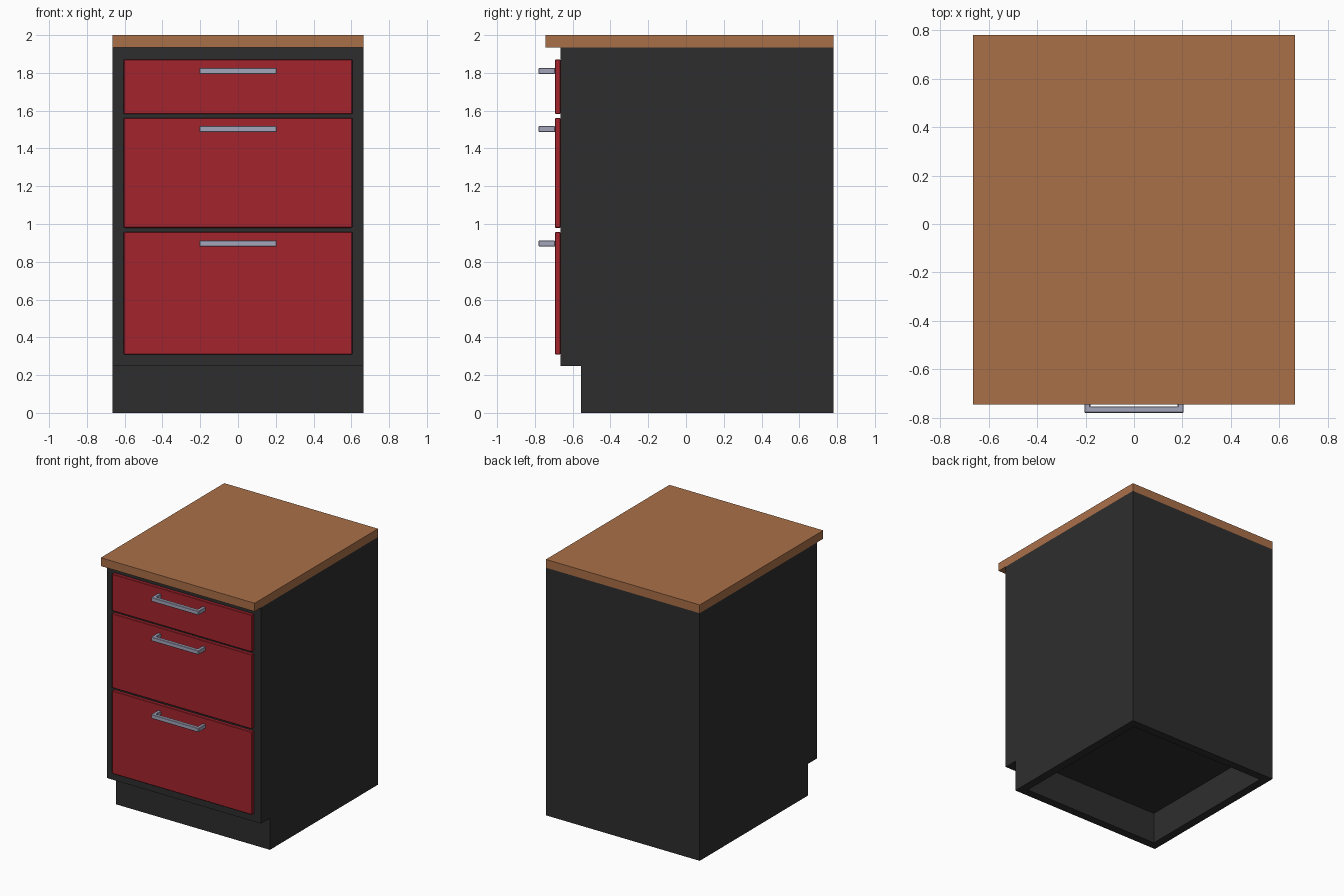
import bpy, bmesh

if "Cube" in bpy.data.objects:
    bpy.data.objects.remove(bpy.data.objects["Cube"])


def material(name, rgb):
    m = bpy.data.materials.new(name)
    m.diffuse_color = (*rgb, 1.0)
    m.use_nodes = True
    m.node_tree.nodes["Principled BSDF"].inputs["Base Color"].default_value = m.diffuse_color
    return m


WOOD = material("wood brown", (0.40, 0.16, 0.066))
DARK = material("charcoal", (0.027, 0.027, 0.027))
RED = material("drawer red", (0.37, 0.017, 0.026))
METAL = material("handle metal", (0.37, 0.38, 0.50))


def prism(name, pts, axis, lo, hi, mat, bevel=0.0):
    """Extrude a 2D profile: axis 'x' uses (y, z) points, axis 'z' uses (x, y)."""
    bm = bmesh.new()

    def co(p, d):
        return (d, p[0], p[1]) if axis == 'x' else (p[0], p[1], d)
    face = bm.faces.new([bm.verts.new(co(p, lo)) for p in pts])
    ext = bmesh.ops.extrude_face_region(bm, geom=[face])
    verts = [g for g in ext["geom"] if isinstance(g, bmesh.types.BMVert)]
    shift = (hi - lo, 0, 0) if axis == 'x' else (0, 0, hi - lo)
    bmesh.ops.translate(bm, verts=verts, vec=shift)
    bmesh.ops.recalc_face_normals(bm, faces=bm.faces[:])
    me = bpy.data.meshes.new(name)
    bm.to_mesh(me)
    bm.free()
    me.materials.append(mat)
    ob = bpy.data.objects.new(name, me)
    bpy.context.collection.objects.link(ob)
    if bevel:
        mod = ob.modifiers.new("edge_bevel", 'BEVEL')
        mod.width = bevel
        mod.segments = 1
    return ob


def box(name, x, y, z, mat, bevel=0.0):
    pts = [(x[0], y[0]), (x[1], y[0]), (x[1], y[1]), (x[0], y[1])]
    return prism(name, pts, 'z', z[0], z[1], mat, bevel)


W, BACK, FRONT, TOE, T = 0.665, 0.78, -0.665, -0.555, 0.065
KICK, TOP = 0.247, 1.935

# Cabinet carcass and worktop
box("carcass", (-W, W), (FRONT, BACK), (KICK, TOP), DARK)
box("worktop", (-W, W), (-0.745, BACK), (TOP, 2.0), WOOD)

# Plinth: four boards, open underneath
for side, s in (("left", -1), ("right", 1)):
    xs = sorted((s * W, s * (W - T)))
    box("plinth_" + side, xs, (TOE, BACK), (0, KICK), DARK)
box("plinth_front", (-W + T, W - T), (TOE, TOE + T), (0, KICK), DARK)
box("plinth_back", (-W + T, W - T), (BACK - T, BACK), (0, KICK), DARK)

# Drawer fronts with U-shaped bar handles
DFACE, HOUT, HIN = -0.693, -0.78, -0.753
U = [(-0.205, DFACE), (-0.205, HOUT), (0.205, HOUT), (0.205, DFACE),
     (0.18, DFACE), (0.18, HIN), (-0.18, HIN), (-0.18, DFACE)]
drawers = (("bottom", 0.31, 0.957, 0.896),
           ("middle", 0.98, 1.561, 1.502),
           ("top", 1.582, 1.87, 1.811))
for label, z0, z1, hz in drawers:
    box(label + "_drawer_front", (-0.605, 0.605), (DFACE, FRONT), (z0, z1), RED, 0.003)
    prism(label + "_handle", U, 'z', hz - 0.016, hz + 0.016, METAL, 0.003)
